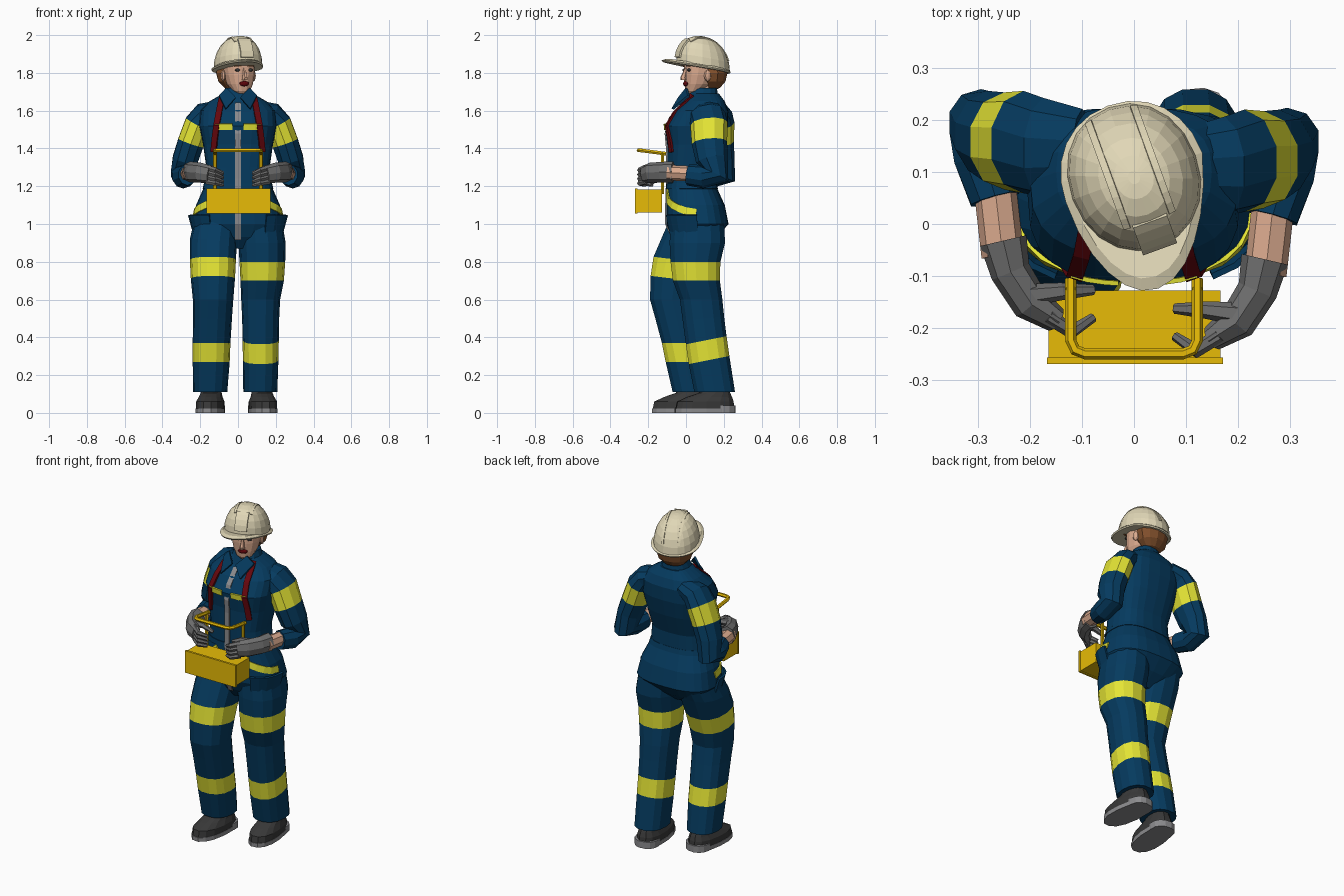
import bpy, bmesh
from math import sin, cos, acos, pi, radians
from mathutils import Vector, Matrix

cube = bpy.data.objects.get("Cube")
if cube:
    bpy.data.objects.remove(cube)


def material(name, red, green, blue):
    mat = bpy.data.materials.new(name)
    mat.use_nodes = True
    colour = (red, green, blue, 1)
    mat.diffuse_color = colour
    shader = next(n for n in mat.node_tree.nodes if n.type == 'BSDF_PRINCIPLED')
    shader.inputs["Base Color"].default_value = colour
    shader.inputs["Roughness"].default_value = .8
    return mat


BLUE = material("overall blue", .0015, .043, .115)
LIME = material("reflective yellow", .78, .78, .035)
GOLD = material("box yellow", .8, .5, .002)
CREAM = material("helmet cream", .75, .68, .47)
GREY = material("glove grey", .16, .16, .16)
PALE = material("zip and sole grey", .26, .26, .27)
DARK = material("boot black", .04, .04, .04)
RED = material("strap red", .13, .002, .004)
SKIN = material("skin", .7, .4, .27)
HAIR = material("auburn hair", .22, .08, .025)


def build(name, verts, faces, mat, stripe_faces=(), matrix=None):
    """Make one flat-shaded object; stripe_faces take the reflective colour."""
    mesh = bpy.data.meshes.new(name)
    mesh.from_pydata([tuple(v) for v in verts], [], faces)
    mesh.materials.append(mat)
    mesh.materials.append(LIME)
    for i in stripe_faces:
        mesh.polygons[i].material_index = 1
    bm = bmesh.new()
    bm.from_mesh(mesh)
    bmesh.ops.recalc_face_normals(bm, faces=bm.faces)
    bm.to_mesh(mesh)
    bm.free()
    obj = bpy.data.objects.new(name, mesh)
    bpy.context.collection.objects.link(obj)
    if matrix is not None:
        mesh.transform(matrix)


def loft(name, rings, mat, stripes=(), matrix=None):
    """Skin a list of equal rings and cap both ends; stripes lists segments."""
    n = len(rings[0])
    verts = [v for ring in rings for v in ring]
    faces, marked = [], []
    for k in range(len(rings) - 1):
        for i in range(n):
            j = (i + 1) % n
            if k in stripes:
                marked.append(len(faces))
            faces.append((k*n + i, k*n + j, k*n + n + j, k*n + n + i))
    faces += [tuple(range(n)), tuple(range(len(verts) - n, len(verts)))]
    build(name, verts, faces, mat, marked, matrix)


def power(v, e):
    return abs(v) ** e * (1 if v >= 0 else -1)


def oval(z, cx, cy, rx, ry, n=14, p=2.3, lean=0):
    """Rounded ring, level or leaning up towards the back."""
    ring = []
    for i in range(n):
        a = 2 * pi * i / n
        y = ry * power(sin(a), 2/p)
        ring.append(Vector((cx + rx * power(cos(a), 2/p), cy + y, z + lean * y)))
    return ring


def tube(name, points, radii, mat, n=8, up=(0, 0, 1), stripes=()):
    pts, rings = [Vector(p) for p in points], []
    for i, p in enumerate(pts):
        r = radii[i] if isinstance(radii, list) else radii
        ra, rb = r if isinstance(r, tuple) else (r, r)
        ends = pts[max(i - 1, 0)], pts[min(i + 1, len(pts) - 1)]
        t = (ends[1] - ends[0]).normalized()
        side = t.cross(Vector(up)).normalized()
        rise = side.cross(t)
        rings.append([p + side * ra * cos(2*pi*k/n) + rise * rb * sin(2*pi*k/n)
                      for k in range(n)])
    loft(name, rings, mat, stripes)


def ribbon(name, samples, width, mat, thick=.006, matrix=None):
    """Thin strip along (point, normal) samples."""
    rings = []
    for i, (p, nor) in enumerate(samples):
        t = samples[min(i + 1, len(samples) - 1)][0] - samples[max(i - 1, 0)][0]
        side = t.cross(nor).normalized() * width / 2
        low, high = p - nor * .003, p + nor * thick
        rings.append([low - side, low + side, high + side, high - side])
    loft(name, rings, mat, matrix=matrix)


def box(name, low, high, mat, matrix=None):
    (a, b, c), (d, e, f) = low, high
    rings = [[Vector(v) for v in ((a, b, z), (d, b, z), (d, e, z), (a, e, z))] for z in (c, f)]
    loft(name, rings, mat, matrix=matrix)


def ball(name, centre, size, mat, matrix=None, n=12):
    rings = [oval(centre[2] - size[2] * cos(a), centre[0], centre[1],
                  size[0] * sin(a), size[1] * sin(a), n, 2)
             for a in [pi * (k + .15) / 6.3 for k in range(7)]]
    loft(name, rings, mat, matrix=matrix)


# Torso: z, centre y, half width, half depth
P = 2.7
TORSO = [(.87, .03, .12, .06), (.93, .045, .19, .12), (1, .06, .243, .165), (1.1, .05, .222, .155),
         (1.2, .03, .178, .13), (1.3, .03, .168, .13), (1.42, .05, .185, .15), (1.52, .055, .205, .167),
         (1.6, .082, .2, .142), (1.65, .1, .15, .105), (1.69, .095, .08, .08)]
loft("overall_torso", [oval(z, 0, y, a, b, 24, P) for z, y, a, b in TORSO], BLUE)


def section(z):
    for low, high in zip(TORSO, TORSO[1:]):
        if z <= high[0]:
            f = (z - low[0]) / (high[0] - low[0])
            return [u + (v - u) * f for u, v in zip(low, high)]


def surface(a, z):
    """Point and normal on the torso at an angle and height."""
    def at(a, z):
        _, y, rx, ry = section(z)
        return Vector((rx * power(cos(a), 2/P), y + ry * power(sin(a), 2/P), z))
    p = at(a, z)
    nor = (at(a + .02, z) - at(a - .02, z)).cross(at(a, z + .005) - at(a, z - .005))
    return p, nor.normalized()


def front(x, z):
    return surface(-acos(max(-1, min(1, power(x / section(z)[2], P / 2)))), z)


# Torso trim
ribbon("front_zip", [front(0, .92 + .08 * k) for k in range(10)], .03, PALE)
ribbon("waist_seam", [surface(2 * pi * k / 24, 1.2) for k in range(25)], .03, BLUE)
for s, side in ((1, "left"), (-1, "right")):
    ribbon(side + "_chest_stripe", [front(s * x, 1.515) for x in (.03, .055, .09, .12)], .032, LIME)
    ribbon(side + "_strap", [front(s * x, z) for x, z in
           ((.08, 1.68), (.09, 1.64), (.1, 1.59), (.113, 1.52), (.122, 1.45), (.128, 1.38))],
           .032, RED, .009)

    def hip(deg, z):
        a = radians(deg)
        return surface(a if s > 0 else pi - a, z)
    ribbon(side + "_pocket_trim", [hip(*q) for q in
           ((-76, 1.17), (-62, 1.12), (-45, 1.1), (-30, 1.085), (-15, 1.07), (0, 1.06))], .038, LIME)
    ribbon(side + "_hip_pocket", [hip(d, 1) for d in (-60, -45, -30, -15, 0)], .1, BLUE, .009)
    flap = [Vector(v) for v in ((s*.012, -.03, 1.665), (s*.06, .01, 1.715),
                                (s*.1, .02, 1.675), (s*.065, -.065, 1.605))]
    loft(side + "_collar_flap", [flap, [v + Vector((0, -.012, .006)) for v in flap]], BLUE)
loft("collar", [oval(1.64, 0, .09, .115, .1), oval(1.69, 0, .09, .08, .08),
                oval(1.72, 0, .095, .068, .07)], BLUE)

# Legs: z, centre x, centre y, half width, half depth, lean
LEFT_LEG = [(1.09, .1, .06, .08, .11, 0), (1, .118, .06, .118, .145, 0), (.9, .127, .06, .125, .15, 0),
            (.8, .129, .05, .121, .135, 0), (.7, .128, .055, .115, .127, 0), (.6, .12, .08, .103, .115, 0),
            (.5, .12, .092, .098, .112, .1), (.385, .12, .107, .096, .11, .2),
            (.28, .12, .122, .094, .11, .2), (.11, .118, .152, .09, .11, 0)]
RIGHT_LEG = [(1.07, -.1, .05, .08, .11, 0), (1, -.118, .045, .118, .145, 0),
             (.92, -.13, .01, .125, .145, 0), (.81, -.133, -.035, .122, .14, -.12),
             (.71, -.133, -.06, .117, .13, -.12), (.6, -.132, -.073, .107, .12, 0),
             (.5, -.135, -.05, .103, .115, 0), (.37, -.14, -.02, .1, .11, 0),
             (.27, -.142, 0, .098, .11, 0), (.11, -.147, .032, .09, .105, 0)]
for side, rows in (("left", LEFT_LEG), ("right", RIGHT_LEG)):
    loft(side + "_trouser_leg", [oval(*row[:5], lean=row[5]) for row in rows], BLUE, (3, 7))

# Boots
for side, x, y, turn in (("left", .132, .1, 6), ("right", -.147, -.02, -6)):
    place = Matrix.Translation((x, y, 0)) @ Matrix.Rotation(radians(turn), 4, 'Z')
    loft(side + "_boot_sole", [oval(z, 0, 0, .076, .162) for z in (0, .024)], PALE, matrix=place)
    loft(side + "_boot_heel", [oval(z, 0, .09, .07, .073) for z in (0, .04)], PALE, matrix=place)
    loft(side + "_boot", [oval(.024, 0, 0, .074, .158), oval(.06, 0, .002, .074, .152),
                          oval(.085, 0, .025, .062, .12), oval(.105, 0, .05, .056, .085),
                          oval(.16, 0, .06, .05, .06)], DARK, matrix=place)

# Arms and gloves
for s, side, dy in ((1, "left", -.008), (-1, "right", .028)):
    def put(*pts):
        return [(s * x, y + dy, z) for x, y, z in pts]
    tube(side + "_sleeve", put((.1, .115, 1.605), (.175, .12, 1.575), (.213, .13, 1.53),
         (.25, .132, 1.43), (.28, .145, 1.34), (.295, .165, 1.26), (.29, .1, 1.25), (.268, .02, 1.26)),
         [(.08, .05), (.097, .07), (.099, .073), (.094, .073), (.085, .07), (.075, .064),
          (.062, .06), (.056, .05)], BLUE, 10, (s, 0, 0), (2,))
    tube(side + "_forearm", put((.27, .06, 1.265), (.253, -.09, 1.272)), .041, SKIN)
    tube(side + "_glove", put((.252, -.06, 1.275), (.238, -.12, 1.275), (.2, -.18, 1.272),
         (.15, -.213, 1.262)), [(.046, .057), (.039, .054), (.037, .053), (.025, .048)], GREY)
    for i in range(4):
        tube(side + "_finger", put((.165, -.205, 1.3 - .025*i), (.12, -.236, 1.285 - .023*i),
             (.078, -.208, 1.265 - .02*i)), [.016, .015, .009], GREY, 6)
    tube(side + "_thumb", put((.2, -.165, 1.3), (.14, -.158, 1.295), (.078, -.155, 1.27)),
         [.022, .017, .01], GREY, 6)

# Tool box with its carrying frame
box("tool_box", (-.165, -.258, 1.06), (.167, -.128, 1.182), GOLD)
box("tool_box_front", (-.168, -.27, 1.055), (.172, -.257, 1.188), GOLD)
for s, side in ((1, "left"), (-1, "right")):
    tube(side + "_frame_post", [(s * .122, -.125, 1.16), (s * .122, -.125, 1.38)], .01, GOLD, 6, (0, 1, 0))
tube("frame_handle", [(-.122, -.105, 1.372), (-.122, -.225, 1.388), (-.113, -.243, 1.39),
     (-.095, -.25, 1.39), (.095, -.25, 1.39), (.113, -.243, 1.39), (.122, -.225, 1.388),
     (.122, -.105, 1.372)], .011, GOLD, 6)

# Head, turned towards its left
HEAD = Matrix.Translation((0, .09, 0)) @ Matrix.Rotation(radians(20), 4, 'Z')
tube("neck", [(0, .095, 1.65), (.005, .085, 1.78)], .05, SKIN, 10, (0, 1, 0))
loft("face", [oval(z, 0, y, a, b) for z, y, a, b in
     ((1.69, -.06, .025, .025), (1.705, -.05, .046, .045), (1.74, -.027, .067, .073),
      (1.79, -.012, .08, .09), (1.83, -.005, .083, .095), (1.88, 0, .083, .09))], SKIN, matrix=HEAD)
loft("nose", [oval(1.762, 0, -.105, .016, .02, 6), oval(1.775, 0, -.108, .013, .02, 6),
              oval(1.825, 0, -.095, .006, .008, 6)], SKIN, matrix=HEAD)
ball("lips", (0, -.097, 1.743), (.028, .012, .014), RED, HEAD)
ball("hair", (0, .045, 1.8), (.106, .085, .095), HAIR, HEAD)
for s, side in ((1, "left"), (-1, "right")):
    ball(side + "_ear", (s * .085, -.005, 1.785), (.012, .02, .03), SKIN, HEAD, 8)
    ball(side + "_eye", (s * .036, -.092, 1.815), (.015, .01, .008), DARK, HEAD, 8)
    box(side + "_eyebrow", (s * .036 - .018, -.102, 1.835), (s * .036 + .018, -.09, 1.84), HAIR, HEAD)

# Hard hat, tipped back
TILT = Matrix.Identity(4)
TILT[2][1] = -.18
HAT = HEAD @ TILT
steps = [radians(d) for d in (0, 15, 30, 45, 60, 75, 86)]
loft("helmet_dome", [oval(1.835 + .158 * sin(a), 0, 0, .126 * cos(a)**.9, .143 * cos(a)**.9, 20, 2.1)
                     for a in steps], CREAM, matrix=HAT)


def brim(z, grow):
    """Brim outline with a tapered peak at the front."""
    ring = oval(z, 0, 0, .136 + grow, .143 + grow, 24, 2.1)
    for v in ring:
        if v.y < 0:
            v.x *= 1 + v.y * 1.2
            v.x += v.y * .2
            v.y *= 1.48
    return ring


loft("helmet_brim", [brim(1.821, 0), brim(1.829, .004), brim(1.84, -.012)], CREAM, matrix=HAT)


def on_dome(x, a):
    k = (1 - (x / .126) ** 2) ** .5
    p = Vector((x, -.143 * k * cos(a), 1.835 + .158 * k * sin(a)))
    return p, Vector((x, p.y, p.z - 1.835)).normalized()


for x in (-.045, .045):
    ribbon("helmet_ridge", [on_dome(x, radians(d)) for d in range(50, 166, 10)], .014, CREAM, .006, HAT)
ribbon("helmet_front_panel", [on_dome(0, radians(d)) for d in (8, 20, 32, 44, 52)], .07, CREAM, .006, HAT)
